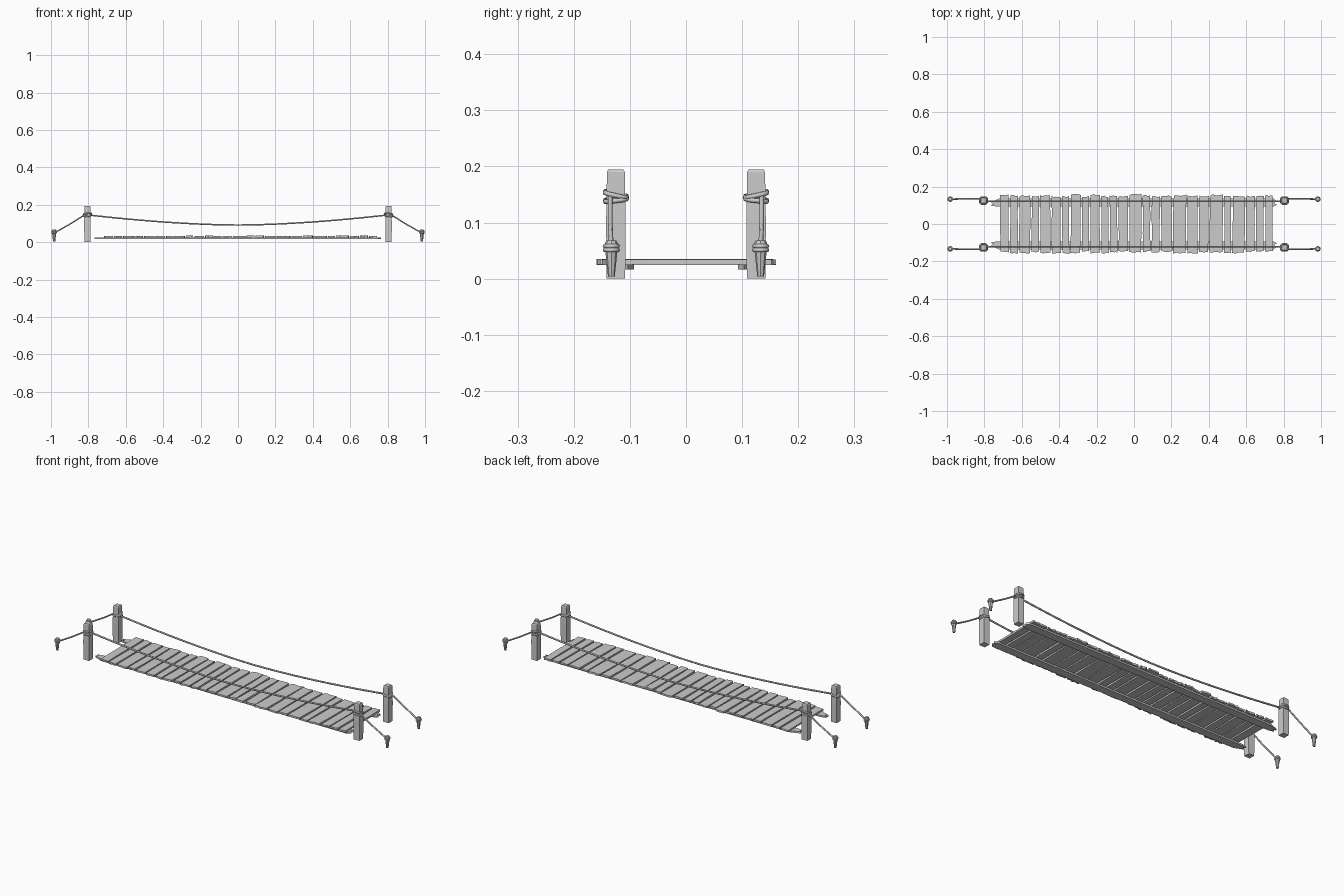
import bpy, bmesh, math, random
from mathutils import Vector, Matrix

if "Cube" in bpy.data.objects:
    bpy.data.objects.remove(bpy.data.objects["Cube"])

random.seed(7)
POST_X, POST_Y = 0.805, 0.125
PEG_X, PEG_Y = 0.983, 0.133


def finish(name, bm):
    bmesh.ops.recalc_face_normals(bm, faces=bm.faces)
    mesh = bpy.data.meshes.new(name)
    bm.to_mesh(mesh)
    bm.free()
    obj = bpy.data.objects.new(name, mesh)
    bpy.context.collection.objects.link(obj)
    return obj


def slab(name, outline, z0, z1):
    """Extrude a flat outline into a board."""
    bm = bmesh.new()
    face = bm.faces.new([bm.verts.new((x, y, z0)) for x, y in outline])
    ext = bmesh.ops.extrude_face_region(bm, geom=[face])
    verts = [v for v in ext["geom"] if isinstance(v, bmesh.types.BMVert)]
    bmesh.ops.translate(bm, verts=verts, vec=(0, 0, z1 - z0))
    return finish(name, bm)


def tapered(name, loc, sections, sides, turn=0.0):
    """Stack rings of (z, radius) into a low-poly post."""
    bm = bmesh.new()
    rings = []
    for z, r in sections:
        rings.append([bm.verts.new((loc[0] + r * math.cos(turn + 2 * math.pi * i / sides),
                                    loc[1] + r * math.sin(turn + 2 * math.pi * i / sides), z))
                      for i in range(sides)])
    for a, b in zip(rings, rings[1:]):
        for i in range(sides):
            j = (i + 1) % sides
            bm.faces.new((a[i], a[j], b[j], b[i]))
    bm.faces.new(rings[0][::-1])
    bm.faces.new(rings[-1])
    return finish(name, bm)


def rope(name, points, radius, closed=False):
    """Six-sided rope through the given points."""
    curve = bpy.data.curves.new(name, "CURVE")
    curve.dimensions = "3D"
    curve.bevel_depth = radius
    curve.bevel_resolution = 1
    curve.use_fill_caps = True
    spline = curve.splines.new("POLY")
    spline.points.add(len(points) - 1)
    for p, co in zip(spline.points, points):
        p.co = (*co, 1)
    spline.use_cyclic_u = closed
    obj = bpy.data.objects.new(name, curve)
    bpy.context.collection.objects.link(obj)
    return obj


# deck planks with uneven widths, wavering sides and split ends
count = 26
weights = [random.uniform(0.65, 1.15) for _ in range(count)]
unit = 1.465 / sum(weights)
x = -0.72
for k, w in enumerate(weights):
    x0, x1 = x + 0.004, x + w * unit - 0.004
    x += w * unit
    skew = random.uniform(-0.003, 0.003)
    top, bottom = random.uniform(0.146, 0.158), -random.uniform(0.146, 0.158)
    jag = lambda: random.uniform(-0.004, 0.004)
    wob = lambda: random.uniform(-0.0015, 0.0015)
    outline = [(x0 - skew, bottom + jag())]
    outline += [(x0 + (x1 - x0) * t - skew, bottom + jag()) for t in (0.3, 0.55, 0.8)]
    outline += [(x1 - skew, bottom + jag())]
    outline += [(x1 + wob(), y) for y in (-0.06, 0.05)]
    outline += [(x1 + skew, top + jag())]
    outline += [(x0 + (x1 - x0) * t + skew, top + jag()) for t in (0.75, 0.5, 0.2)]
    outline += [(x0 + skew, top + jag())]
    outline += [(x0 + wob(), y) for y in (0.06, -0.05)]
    slab(f"plank_{k:02d}", outline, 0.025 + wob() * 0.4, 0.0345 + wob() * 0.6)

# two long bearers below the planks, broken at the ends
for sy in (-1, 1):
    pts = [(-0.735, 0.093), (0.745, 0.093), (0.765, 0.103), (0.748, 0.112),
           (0.762, 0.122), (0.745, 0.137), (-0.72, 0.137), (-0.738, 0.128),
           (-0.767, 0.118), (-0.752, 0.108), (-0.766, 0.1)]
    slab("bearer", [(px, sy * py) for px, py in pts], 0.0165, 0.0255)

for sy in (-1, 1):
    # sagging hand rope
    pts = []
    for i in range(25):
        t = -1 + i / 12
        pts.append((t * 0.792, sy * (POST_Y - 0.004), 0.092 + 0.053 * abs(t) ** 1.7))
    rope("hand_rope", pts, 0.0045)

    for sx in (-1, 1):
        px, py = sx * POST_X, sy * POST_Y
        gx, gy = sx * PEG_X, sy * PEG_Y
        # square post with chamfered top
        tapered("post", (px, py), [(0, 0.0235), (0.1, 0.0245), (0.19, 0.0225), (0.195, 0.019)],
                4, math.pi / 4)
        # tilted rope wraps on the post
        for dz, tilt in ((0.150, 0.22), (0.141, -0.12)):
            h = 0.019
            ring = [(-h, -h * .6), (-h * .6, -h), (h * .6, -h), (h, -h * .6),
                    (h, h * .6), (h * .6, h), (-h * .6, h), (-h, h * .6)]
            rope("post_wrap", [(px + a, py + b, dz + tilt * sy * b - 0.1 * sx * a)
                               for a, b in ring], 0.0045, True)
        # ground peg with a rope wrap
        tapered("peg", (gx, gy), [(0.004, 0.006), (0.046, 0.0105), (0.063, 0.0115), (0.068, 0.009)], 8)
        for dz in (0.051, 0.058):
            rope("peg_wrap", [(gx + 0.0115 * math.cos(i * math.pi / 4),
                               gy + 0.0115 * math.sin(i * math.pi / 4), dz)
                              for i in range(8)], 0.004, True)
        # anchor rope from post to peg
        rope("anchor_rope", [(px + sx * 0.016, py + sy * 0.010, 0.146),
                             (px + sx * 0.09, py + sy * 0.010, 0.099),
                             (gx - sx * 0.008, gy, 0.054)], 0.0042)
